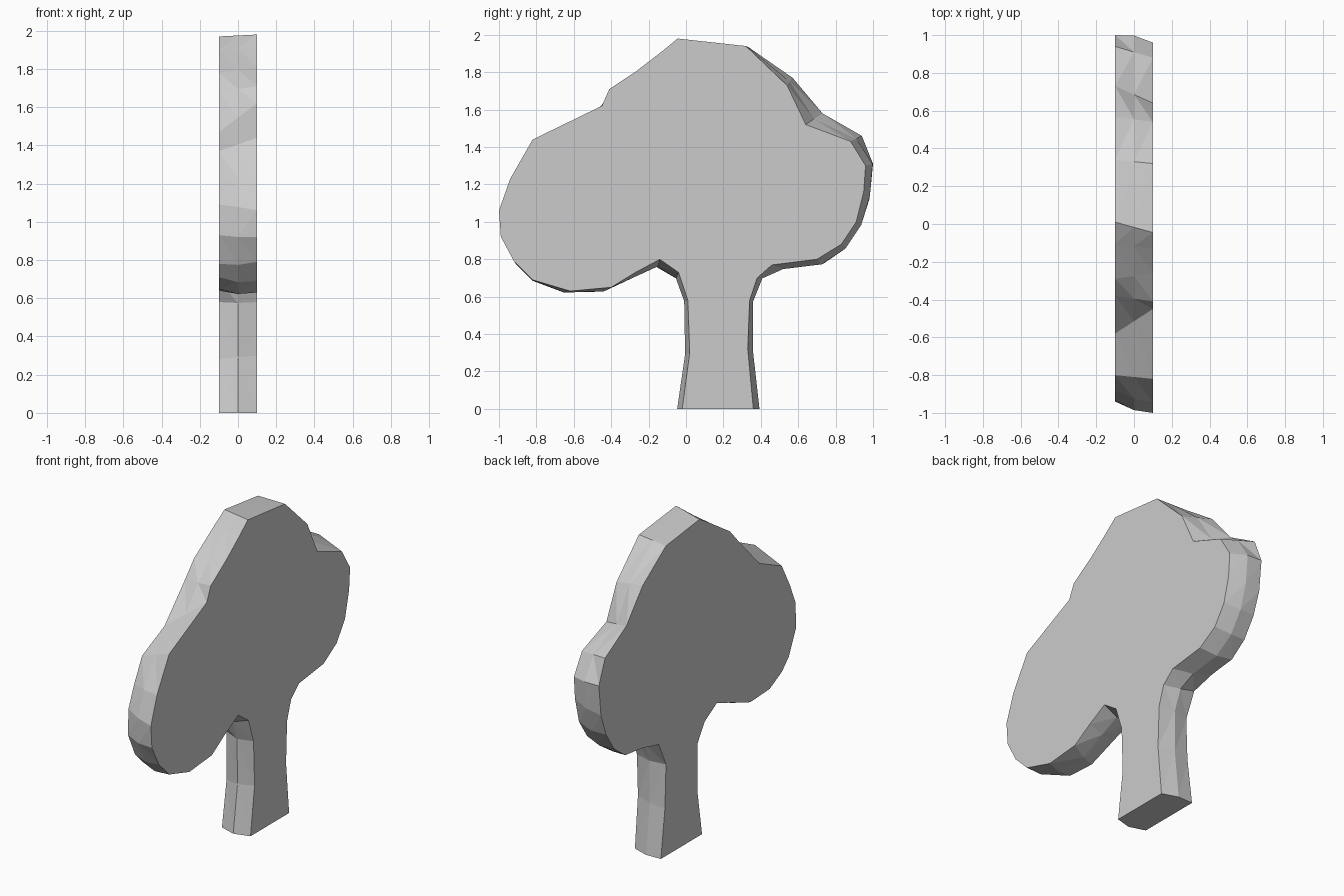
import bpy, bmesh
from mathutils import Vector

if "Cube" in bpy.data.objects:
    bpy.data.objects.remove(bpy.data.objects["Cube"])

HALF = 0.1  # half the slab thickness

# Outline as (y, z) on the +x face and (y, z) on the -x face,
# from the trunk foot around the crown and back to the foot
OUTLINE = [
    (-.02, 0, -.015, 0), (.02, .30, .03, .28), (.01, .58, .03, .58),
    (-.04, .73, -.04, .69), (-.14, .80, -.16, .76), (-.27, .73, -.30, .71),
    (-.40, .65, -.49, .64), (-.62, .63, -.68, .65), (-.82, .69, -.80, .71),
    (-.92, .79, -.87, .78), (-.99, .92, -.94, .93), (-1.0, 1.06, -.935, 1.09),
    (-.94, 1.23, -.88, 1.22), (-.82, 1.44, -.80, 1.37), (-.45, 1.62, -.58, 1.47),
    (-.41, 1.71, -.38, 1.68), (-.26, 1.81, -.29, 1.78), (-.13, 1.91, -.105, 1.90),
    (-.045, 1.98, .01, 1.97), (.32, 1.94, .34, 1.93), (.54, 1.73, .57, 1.77),
    (.64, 1.52, .73, 1.58), (.88, 1.43, .94, 1.46), (.96, 1.30, 1.0, 1.31),
    (.95, 1.16, .98, 1.12), (.91, 1.0, .93, .98), (.83, .88, .85, .86),
    (.70, .80, .74, .78), (.46, .77, .57, .76), (.38, .70, .41, .72),
    (.34, .58, .34, .57), (.33, .32, .35, .30), (.36, 0, .39, 0),
]


def bulged_middle(front, back):
    """Average of both outlines, pushed outward on the lower part."""
    avg = [(a + b) / 2 for a, b in zip(front, back)]
    out = []
    for i, p in enumerate(avg):
        t = (avg[min(i + 1, len(avg) - 1)] - avg[max(i - 1, 0)]).normalized()
        amount = 0.03 if i < 3 else (0.018 if p.y < 1.4 else 0.0)
        q = p + Vector((-t.y, t.x)) * amount
        if p.y == 0:
            q.y = 0
        out.append(q)
    return out


front = [Vector(r[:2]) for r in OUTLINE]
back = [Vector(r[2:]) for r in OUTLINE]
layers = [(HALF, front), (0.0, bulged_middle(front, back)), (-HALF, back)]

# Faceted slab: three outlines joined by side faces, closed by flat caps
bm = bmesh.new()
rings = [[bm.verts.new((x, p.x, p.y)) for p in pts] for x, pts in layers]
sides = []
for a, b in zip(rings, rings[1:]):
    for i in range(len(a)):
        j = (i + 1) % len(a)
        sides.append(bm.faces.new((a[i], a[j], b[j], b[i])))
bmesh.ops.triangulate(bm, faces=sides)
bm.faces.new(rings[0])
bm.faces.new(rings[-1])
bmesh.ops.recalc_face_normals(bm, faces=bm.faces[:])

mesh = bpy.data.meshes.new("flat_tree")
bm.to_mesh(mesh)
bm.free()
tree = bpy.data.objects.new("flat_tree", mesh)
bpy.context.collection.objects.link(tree)
